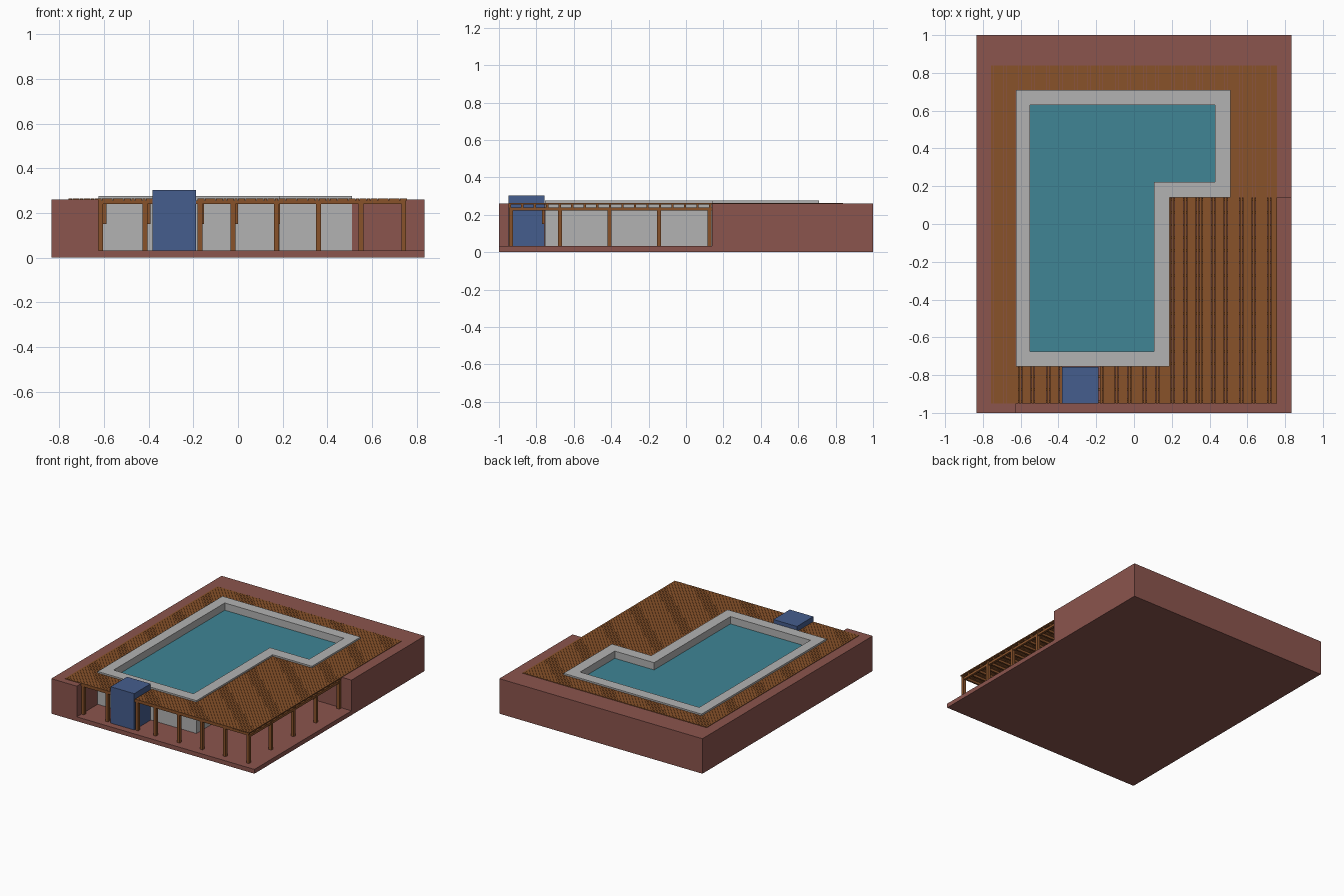
import bpy, bmesh

if "Cube" in bpy.data.objects:
    bpy.data.objects.remove(bpy.data.objects["Cube"])


def material(name, rgb):
    m = bpy.data.materials.new(name)
    m.diffuse_color = (*rgb, 1)
    m.use_nodes = True
    m.node_tree.nodes["Principled BSDF"].inputs["Base Color"].default_value = m.diffuse_color
    return m


EARTH = material("red earth", (0.26, 0.09, 0.075))
WOOD = material("brown wood", (0.25, 0.085, 0.023))
STONE = material("grey concrete", (0.45, 0.45, 0.45))
WATER = material("teal water", (0.05, 0.235, 0.30))
BLUE = material("blue paint", (0.06, 0.11, 0.27))


def finish(name, bm, mat):
    bmesh.ops.recalc_face_normals(bm, faces=bm.faces)
    me = bpy.data.meshes.new(name)
    bm.to_mesh(me)
    bm.free()
    me.materials.append(mat)
    ob = bpy.data.objects.new(name, me)
    bpy.context.collection.objects.link(ob)
    return ob


def add_box(bm, x0, x1, y0, y1, z0, z1):
    vs = bmesh.ops.create_cube(bm, size=1)["verts"]
    for v in vs:
        v.co.x = x0 if v.co.x < 0 else x1
        v.co.y = y0 if v.co.y < 0 else y1
        v.co.z = z0 if v.co.z < 0 else z1


def boxes(name, items, mat):
    bm = bmesh.new()
    for it in items:
        add_box(bm, *it)
    return finish(name, bm, mat)


def prism(name, pts, z0, z1, mat):
    bm = bmesh.new()
    f = bm.faces.new([bm.verts.new((x, y, z0)) for x, y in pts])
    g = bmesh.ops.extrude_face_region(bm, geom=[f])["geom"]
    for v in g:
        if isinstance(v, bmesh.types.BMVert):
            v.co.z = z1
    return finish(name, bm, mat)


FLOOR, GRADE = 0.032, 0.26

# ground block, with the lowered front yard and the pool pit cut away
ground = boxes("ground", [(-0.835, 0.835, -1, 1, 0, GRADE)], EARTH)
pit = prism("ground_cutter", [(-0.625, -1.1), (0.95, -1.1), (0.95, 0.14), (0.51, 0.14),
                              (0.51, 0.71), (-0.625, 0.71)], FLOOR, 0.5, EARTH)
pit.hide_render = True
pit.hide_viewport = True
cut = ground.modifiers.new("cut", "BOOLEAN")
cut.operation, cut.solver, cut.object = "DIFFERENCE", "EXACT", pit

# L-shaped pool wall and water
outer = [(-0.625, -0.755), (0.187, -0.755), (0.187, 0.14), (0.51, 0.14), (0.51, 0.71), (-0.625, 0.71)]
inner = [(-0.55, -0.675), (0.107, -0.675), (0.107, 0.222), (0.43, 0.222), (0.43, 0.63), (-0.55, 0.63)]
bm = bmesh.new()
rings = [[bm.verts.new((x, y, z)) for x, y in pts]
         for pts, z in ((outer, FLOOR), (outer, 0.276), (inner, 0.276), (inner, FLOOR))]
for k in range(4):
    a, b = rings[k], rings[(k + 1) % 4]
    for i in range(6):
        j = (i + 1) % 6
        bm.faces.new((a[i], a[j], b[j], b[i]))
finish("pool_wall", bm, STONE)
prism("pool_water", inner, FLOOR, 0.222, WATER)

# blue pump shed
boxes("pump_shed", [(-0.382, -0.188, -0.95, -0.757, FLOOR, 0.302)], BLUE)

# narrow deck boards running front to back, interrupted by pool and shed
boards, count = [], 92
pitch = 1.516 / count
for i in range(count):
    x0 = -0.758 + i * pitch
    x1, c = x0 + pitch - 0.0012, x0 + pitch / 2
    if c < -0.625 or c > 0.51:
        spans = [(-0.95, 0.84)]
    else:
        spans = [(0.71, 0.84)]
        if not -0.382 < c < -0.188:
            spans.append((-0.95, 0.14 if c > 0.187 else -0.755))
    boards += [(x0, x1, a, b, 0.256, 0.264) for a, b in spans]
boxes("deck_boards", boards, WOOD)

# joists running left to right below the boards
joists, n = [], 17
for i in range(n):
    y = -0.948 + i * (1.07 / (n - 1))
    if y < -0.77:
        joists += [(-0.625, -0.382, y, y + 0.013, 0.24, 0.256),
                   (-0.188, 0.752, y, y + 0.013, 0.24, 0.256)]
    else:
        joists.append((0.187, 0.752, y, y + 0.013, 0.24, 0.256))
boxes("deck_joists", joists, WOOD)

# posts along the front and right side, and beams on top of them
post_x = [-0.615, -0.417, -0.17, -0.023, 0.172, 0.36, 0.55, 0.742]
post_y = [-0.935, -0.673, -0.41, -0.145, 0.125]
h = 0.011
spots = [(x, post_y[0]) for x in post_x] + [(post_x[-1], y) for y in post_y[1:]]
boxes("deck_posts", [(x - h, x + h, y - h, y + h, FLOOR, 0.24) for x, y in spots], WOOD)
boxes("deck_beams", [(x - 0.008, x + 0.008, -0.944, 0.138 if x > 0.187 else -0.756, 0.222, 0.24)
                     for x in post_x], WOOD)

# short brackets carrying the beams on the pool wall
boxes("wall_brackets", [(x - 0.008, x + 0.008, -0.77, -0.756, 0.15, 0.24)
                        for x in (-0.597, -0.4, -0.16, -0.008, 0.179)], WOOD)
